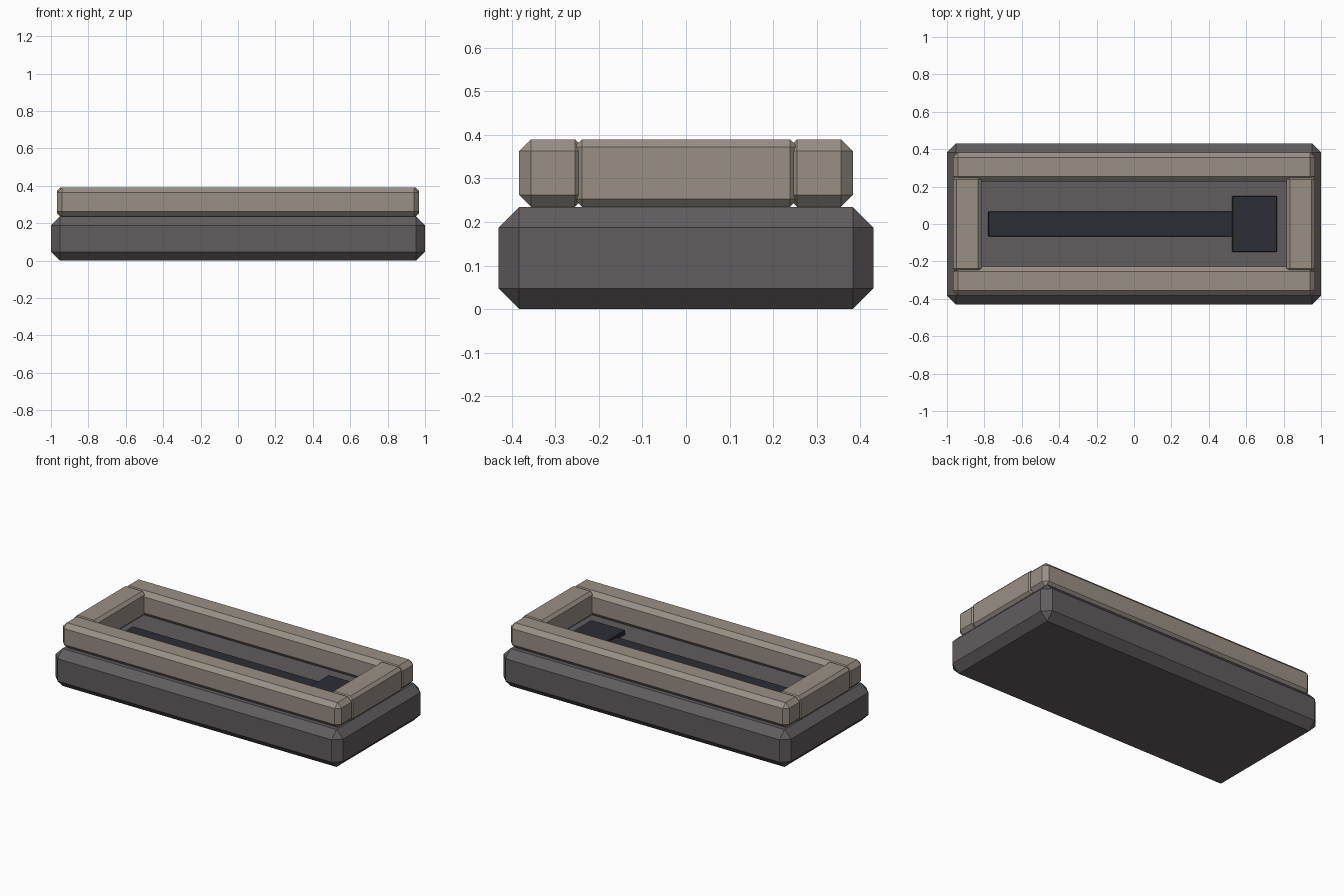
import bpy
import bmesh
from mathutils import Vector

cube = bpy.data.objects.get("Cube")
if cube:
    bpy.data.objects.remove(cube, do_unlink=True)


def make_material(name, rgb):
    mat = bpy.data.materials.new(name)
    mat.use_nodes = True
    color = (*rgb, 1.0)
    mat.diffuse_color = color
    bsdf = mat.node_tree.nodes["Principled BSDF"]
    bsdf.inputs["Base Color"].default_value = color
    bsdf.inputs["Roughness"].default_value = 0.85
    return mat


def chamfered_box(name, low, high, chamfer, mat):
    """Flat-shaded box between two corners with every edge chamfered."""
    low, high = Vector(low), Vector(high)
    centre, size = (low + high) / 2, high - low
    bm = bmesh.new()
    bmesh.ops.create_cube(bm, size=1)
    bmesh.ops.scale(bm, vec=size, verts=bm.verts)
    bmesh.ops.bevel(bm, geom=bm.edges[:], offset=chamfer, segments=1,
                    affect='EDGES', clamp_overlap=True)
    mesh = bpy.data.meshes.new(name)
    bm.to_mesh(mesh)
    bm.free()
    mesh.materials.append(mat)
    obj = bpy.data.objects.new(name, mesh)
    obj.location = centre
    bpy.context.collection.objects.link(obj)
    return obj


stone = make_material("dark warm stone", (0.122, 0.108, 0.114))
trim = make_material("pale stone", (0.323, 0.279, 0.235))
iron = make_material("dark iron", (0.026, 0.027, 0.037))

BASE_TOP = 0.235
RIM_TOP = 0.39

# Heavy base slab
chamfered_box("base_slab", (-1, -0.43, 0), (1, 0.43, BASE_TOP), 0.047, stone)

# Rim: long rails at front and back, short rails between them
for name, side in (("front_rail", -1), ("back_rail", 1)):
    y = sorted((side * 0.228, side * 0.383))
    chamfered_box(name, (-0.968, y[0], BASE_TOP), (0.968, y[1], RIM_TOP), 0.027, trim)

for name, side in (("right_rail", -1), ("left_rail", 1)):
    x = sorted((side * 0.815, side * 0.968))
    chamfered_box(name, (x[0], -0.257, BASE_TOP), (x[1], 0.257, RIM_TOP), 0.018, trim)

# Inlaid bar with a wide head lying in the recess
chamfered_box("inlay_bar", (-0.78, -0.068, BASE_TOP - 0.01), (0.6, 0.068, 0.25), 0.004, iron)
chamfered_box("inlay_head", (0.525, -0.15, BASE_TOP - 0.01), (0.765, 0.15, 0.262), 0.004, iron)
